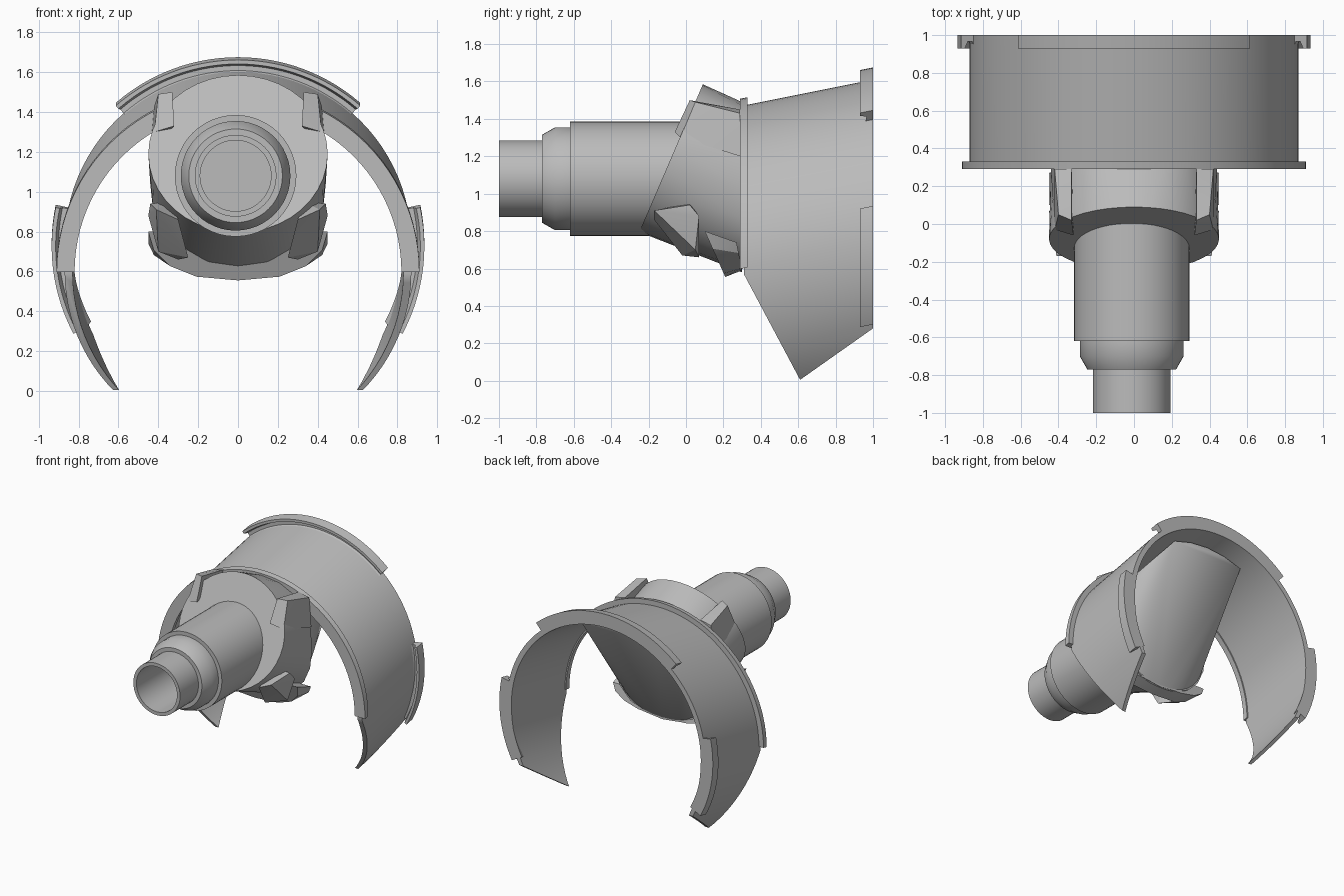
import bpy, bmesh
from math import sin, cos, pi, radians
from mathutils import Vector

if "Cube" in bpy.data.objects:
    bpy.data.objects.remove(bpy.data.objects["Cube"], do_unlink=True)

grey = bpy.data.materials.new("plain_grey")
grey.use_nodes = True
grey.diffuse_color = (0.5, 0.5, 0.5, 1)
grey.node_tree.nodes["Principled BSDF"].inputs["Base Color"].default_value = (0.5, 0.5, 0.5, 1)


def finish(name, bm, angle=30):
    """Turn a bmesh into a shaded object."""
    bmesh.ops.remove_doubles(bm, verts=bm.verts[:], dist=1e-5)
    bmesh.ops.recalc_face_normals(bm, faces=bm.faces[:])
    mesh = bpy.data.meshes.new(name)
    bm.to_mesh(mesh)
    bm.free()
    mesh.materials.append(grey)
    ob = bpy.data.objects.new(name, mesh)
    bpy.context.collection.objects.link(ob)
    bpy.ops.object.select_all(action='DESELECT')
    ob.select_set(True)
    bpy.context.view_layer.objects.active = ob
    bpy.ops.object.shade_smooth_by_angle(angle=radians(angle))
    return ob


def shroud_centre(y):
    """The shroud is a sheared cylinder: its centre rises to the back."""
    return 0.6 + 0.2 * (y - 0.3)


def sweep(profile, start, end, steps, cx=0, centre=shroud_centre):
    """Sweep a closed (y, radius, lower stretch) profile about the y axis; 0 degrees is up."""
    bm = bmesh.new()
    full = end - start == 360
    rings = []
    for i in range(steps + (0 if full else 1)):
        a = radians(start + (end - start) * i / steps)
        rings.append([bm.verts.new((cx + r * sin(a), y,
                      centre(y) + r * cos(a) * (k if cos(a) < 0 else 1)))
                      for y, r, k in profile])
    n = len(profile)
    pairs = list(zip(rings, rings[1:])) + ([(rings[-1], rings[0])] if full else [])
    for p, q in pairs:
        for j in range(n):
            bm.faces.new((p[j], p[(j + 1) % n], q[(j + 1) % n], q[j]))
    if not full:
        bm.faces.new(rings[0])
        bm.faces.new(rings[-1])
    return bm


def hull(points):
    """Convex solid around a set of points."""
    bm = bmesh.new()
    verts = [bm.verts.new(p) for p in points]
    res = bmesh.ops.convex_hull(bm, input=verts)
    junk = {v for v in res["geom_interior"] + res["geom_unused"]
            if isinstance(v, bmesh.types.BMVert)}
    bmesh.ops.delete(bm, geom=list(junk), context='VERTS')
    bmesh.ops.dissolve_limit(bm, angle_limit=radians(1), verts=bm.verts[:], edges=bm.edges[:])
    return bm


def power(v, e):
    return abs(v) ** e * (1 if v >= 0 else -1)


# Shroud: open sheared ring, lower part trimmed by two slanted planes
bm = sweep([(0.31, 0.83, 1.14), (0.31, 0.87, 1.09), (1, 0.87, 1.09), (1, 0.83, 1.14)], 0, 360, 96)
tip = Vector((0, 0.61, 0.005))
for other in (Vector((0, 0.32, 0.55)), Vector((0, 1, 0.28))):
    d = other - tip
    normal = Vector((0, -d.z, d.y)) if d.y < 0 else Vector((0, d.z, -d.y))
    cut = bmesh.ops.bisect_plane(bm, geom=bm.verts[:] + bm.edges[:] + bm.faces[:],
                                 plane_co=tip, plane_no=normal if normal.z < 0 else -normal,
                                 clear_outer=True)
    edges = [e for e in bm.edges if e.is_boundary]
    bmesh.ops.holes_fill(bm, edges=edges, sides=0)
finish("shroud", bm)

# Front flange over the upper half of the shroud
finish("front_flange", sweep([(0.29, 0.82, 1), (0.29, 0.91, 1), (0.33, 0.91, 1), (0.33, 0.82, 1)],
                             -90, 90, 48))

# Grooved tabs around the back rim
tab = [(1, 0.835, 1), (1, 0.935, 1), (0.93, 0.935, 1), (0.93, 0.915, 1),
       (0.965, 0.9, 1), (0.965, 0.875, 1), (0.93, 0.86, 1)]
for name, a, b in (("top_tab", -41, 41), ("left_tab", 78, 118), ("right_tab", -118, -78)):
    finish(name, sweep(tab, a, b, 28))

# Stepped spout with a bore
spout = [(-1, 0.178), (-1, 0.205), (-0.77, 0.205), (-0.77, 0.235), (-0.7, 0.275), (-0.62, 0.275),
         (-0.62, 0.305), (0.1, 0.305), (0.1, 0), (-0.4, 0), (-0.4, 0.178)]
finish("spout", sweep([(y, r, 1) for y, r in spout], 0, 360, 48, -0.012, lambda y: 1.08))

# Housing: tilted front disc blended into an upright rounded back
angles = [2 * pi * i / 40 for i in range(40)]
disc = [(0.45 * cos(a), -0.08 + 0.17 * sin(a), 1.19 + 0.395 * sin(a)) for a in angles]
back = [(0.44 * power(cos(a), 0.85), 0.3, 1.035 + 0.455 * power(sin(a), 0.85)) for a in angles[::2]]
finish("housing", hull(disc + back), 20)

# Rear scoop rising from the housing to the top of the shroud
lower = [(0.43 * power(cos(a), 0.85), 0.29, 1.03 + 0.45 * power(sin(a), 0.85)) for a in angles
         if sin(a) < 0.6]
upper = [(x / 10, 0.85, 1.53 - 0.6 * (x / 10) ** 2) for x in (-3.2, -1.6, 0, 1.6, 3.2)]
front = [(x, 0.31, 1.38 - 0.5 * x * x) for x in (-0.36, 0, 0.36)]
finish("rear_scoop", hull(lower + upper + front), 35)

# Collar under the housing
half = [pi * i / 8 for i in range(9)]
collar = []
for t in half:
    x, s = 0.45 * power(cos(t), 0.8), sin(t)
    collar += [(x, 0.1 + 0.11 * s, 0.8 - 0.245 * s), (x, 0.27 + 0.03 * s, 0.74 - 0.15 * s)]
finish("lower_collar", hull(collar), 20)

# Side ears and lugs, mirrored
ear = [(0.33, 0.02, 1.5), (0.4, 0.05, 1.49), (0.42, 0.29, 1.43), (0.33, 0.29, 1.45),
       (0.32, -0.06, 1.33), (0.42, -0.03, 1.3), (0.44, 0.29, 1.2)]
lug = [(0.41, -0.17, 0.91), (0.3, -0.17, 0.86), (0.33, 0.02, 0.95), (0.44, 0.02, 0.94),
       (0.45, 0.07, 0.88), (0.4, 0.05, 0.7), (0.25, -0.02, 0.67), (0.3, 0.07, 0.66)]
for side, s in (("left", 1), ("right", -1)):
    finish(side + "_ear", hull([(s * x, y, z) for x, y, z in ear]), 20)
    finish(side + "_lug", hull([(s * x, y, z) for x, y, z in lug]), 20)
